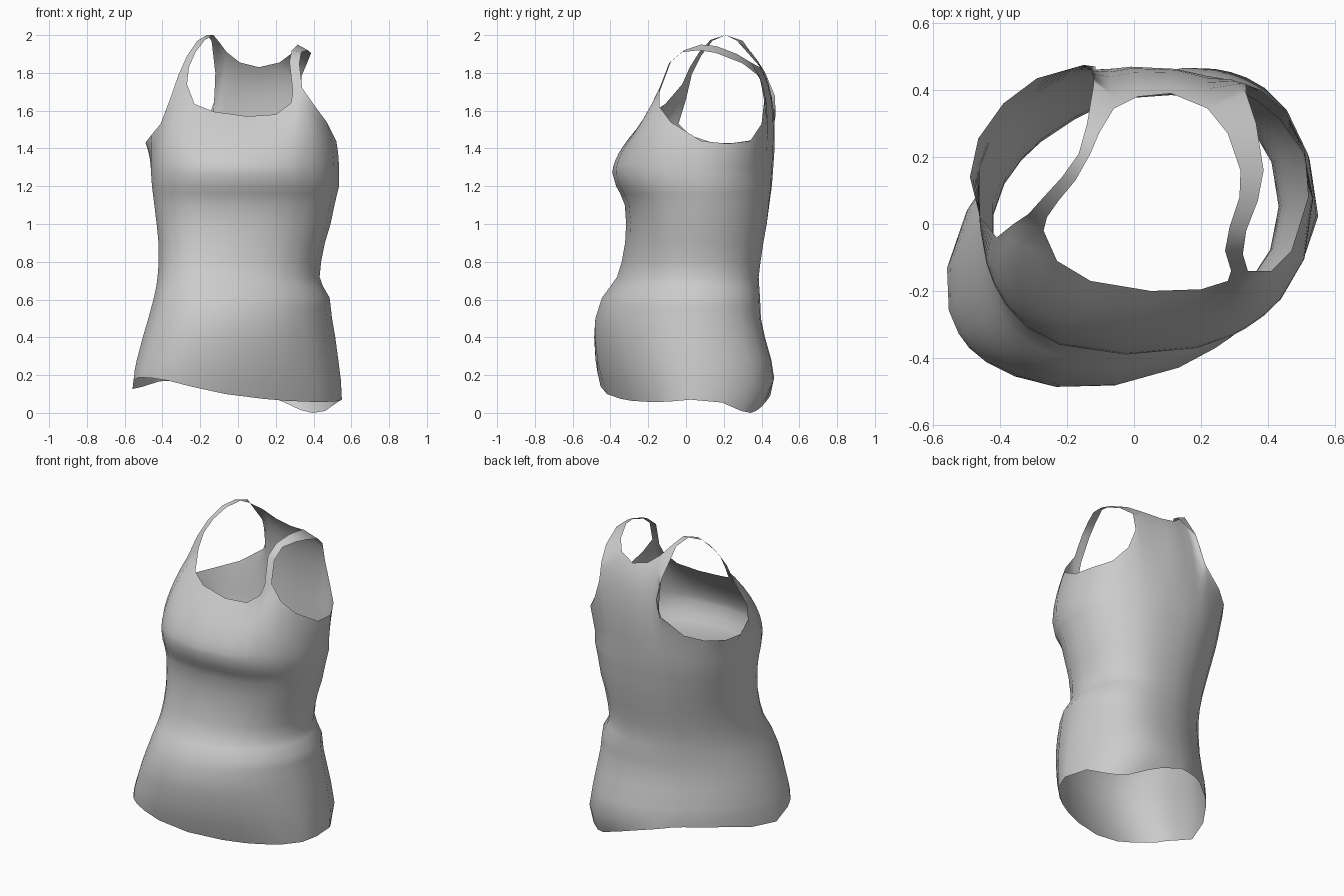
import bpy
import bmesh
from math import sin, cos, radians, copysign
from mathutils import Vector

default_cube = bpy.data.objects.get("Cube")
if default_cube:
    bpy.data.objects.remove(default_cube, do_unlink=True)

# Body girth: height, right x, left x, front y, back y
GIRTH = [
    (0, -.565, .55, -.38, .37), (.13, -.565, .55, -.43, .46),
    (.25, -.55, .535, -.465, .45), (.4, -.51, .515, -.482, .41),
    (.5, -.48, .498, -.48, .39), (.61, -.45, .485, -.445, .387),
    (.67, -.437, .45, -.40, .384), (.72, -.43, .432, -.365, .382),
    (.85, -.42, .445, -.325, .40), (1, -.435, .49, -.317, .43),
    (1.12, -.45, .515, -.325, .445), (1.2, -.46, .535, -.37, .455),
    (1.27, -.465, .535, -.39, .46),
]

# Hem height by angle around the body
HEM = [
    (0, .07), (20, .055), (38, .01), (50, 0), (60, .015), (75, .075),
    (95, .14), (115, .18), (145, .165), (165, .115), (180, .14), (195, .19),
    (220, .185), (235, .17), (250, .14), (270, .1), (285, .08), (300, .065),
    (330, .055), (360, .07),
]

# Top edge by angle: armholes, back neckline and front neckline
TOP_EDGE = [
    (0, .52, .08, 1.44), (20, .51, .22, 1.425), (38, .45, .34, 1.44),
    (50, .38, .40, 1.53), (58, .335, .415, 1.66), (64, .335, .39, 1.78),
    (70, .22, .345, 1.855), (80, .11, .39, 1.83), (95, .01, .38, 1.855),
    (102, -.06, .345, 1.91), (108, -.12, .42, 1.80), (112, -.115, .47, 1.68),
    (118, -.15, .475, 1.58), (132, -.29, .435, 1.48), (142, -.39, .36, 1.445),
    (155, -.465, .255, 1.43),
    (172, -.49, .14, 1.43), (190, -.46, .02, 1.47), (203, -.41, -.04, 1.53),
    (212, -.36, 0, 1.66), (222, -.27, -.02, 1.74), (235, -.23, -.11, 1.635),
    (250, -.13, -.17, 1.595), (270, .05, -.20, 1.57), (290, .20, -.195, 1.58),
    (303, .28, -.17, 1.64), (308, .29, -.14, 1.70), (316, .34, -.14, 1.72),
    (325, .41, -.14, 1.62), (342, .47, -.08, 1.54),
]

# Strap edges from front to back: neck side, then armhole side
LEFT_STRAP = [
    ((.272, -.08, 1.86), (.325, -.09, 1.85)),
    ((.285, -.01, 1.92), (.335, -.02, 1.91)),
    ((.315, .08, 1.95), (.37, .07, 1.92)),
    ((.318, .16, 1.942), (.387, .16, 1.905)),
    ((.28, .27, 1.90), (.365, .30, 1.85)),
]
RIGHT_STRAP = [
    ((-.26, .02, 1.83), (-.315, .03, 1.79)),
    ((-.225, .07, 1.91), (-.27, .08, 1.89)),
    ((-.175, .13, 1.975), (-.215, .14, 1.97)),
    ((-.13, .21, 2), (-.165, .21, 2)),
    ((-.105, .27, 1.97), (-.14, .30, 1.97)),
]

BODY_ROWS = [.28, .4, .5, .56, .61, .67, .72, .8, .9, 1, 1.1, 1.16, 1.2, 1.27]
CHEST_STEPS = 7


def interpolate(table, key):
    """Linear lookup of the values that follow the first column."""
    for low, high in zip(table, table[1:]):
        if key <= high[0]:
            t = (key - low[0]) / (high[0] - low[0])
            return [a + (b - a) * t for a, b in zip(low[1:], high[1:])]
    return list(table[-1][1:])


def full(value, power):
    """Rounds an ellipse out towards a soft rectangle."""
    return copysign(abs(value) ** power, value)


def body_point(degrees, height):
    """Point on the torso, whose sections are skewed and fuller than ellipses."""
    right, left, front, back = interpolate(GIRTH, height)
    c, s = cos(radians(degrees)), sin(radians(degrees))
    right_y, left_y = -.245 + .277 * height, .02 + .045 * height
    centre_x, centre_y = (left + right) / 2, (left_y + right_y) / 2
    if s > 0:
        depth, power, shift = back - centre_y, 1 - .05 * height, .075 - .06 * height
    else:
        depth, power, shift = centre_y - front, 1.02 - .15 * height, .06
    x = centre_x + (left - right) / 2 * full(c, power) + shift * s * abs(s)
    y = centre_y + (left_y - right_y) / 2 * c + depth * full(s, power)
    return Vector((x, y, height))


def chest_point(base, top, degrees, t):
    """Curve that rises from the bust line and bends in to the top edge."""
    s = sin(radians(degrees))
    rise, behind = .55 + .2 * s, max(s, 0)
    control = Vector((base.x + (top.x - base.x) * behind * .5,
                      base.y + behind * .04,
                      base.z + (top.z - base.z) * rise))
    return base * (1 - t) ** 2 + control * 2 * t * (1 - t) + top * t * t


def make_column(bm, degrees, top):
    """One vertical run of vertices from the hem to the top edge."""
    hem = interpolate(HEM, degrees)[0]
    heights = [hem, (hem + BODY_ROWS[0]) / 2] + BODY_ROWS
    points = [body_point(degrees, height) for height in heights]
    base = points[-1]
    for step in range(1, CHEST_STEPS + 1):
        points.append(chest_point(base, top, degrees, step / CHEST_STEPS))
    return [bm.verts.new(p) for p in points]


def join_strips(bm, first, second):
    """Fills the quads between two equal runs of vertices."""
    for i in range(len(first) - 1):
        bm.faces.new((first[i], second[i], second[i + 1], first[i + 1]))


def make_strap(bm, tops, rows, front, back):
    """Bridges the front panel to the back panel; ends are (neck, armhole) angles."""
    neck, arm = [tops[front[0]]], [tops[front[1]]]
    for neck_point, arm_point in rows:
        neck.append(bm.verts.new(neck_point))
        arm.append(bm.verts.new(arm_point))
    neck.append(tops[back[0]])
    arm.append(tops[back[1]])
    join_strips(bm, neck, arm)


# Torso sheet, open at the hem, neck and armholes
bm = bmesh.new()
columns = [make_column(bm, edge[0], Vector(edge[1:])) for edge in TOP_EDGE]
for column, following in zip(columns, columns[1:] + columns[:1]):
    join_strips(bm, column, following)

# Shoulder straps
tops = {edge[0]: column[-1] for edge, column in zip(TOP_EDGE, columns)}
make_strap(bm, tops, LEFT_STRAP, front=(308, 316), back=(70, 64))
make_strap(bm, tops, RIGHT_STRAP, front=(222, 212), back=(102, 108))
bmesh.ops.recalc_face_normals(bm, faces=bm.faces)

# Fabric sheet object
mesh = bpy.data.meshes.new("tank_top")
bm.to_mesh(mesh)
bm.free()
tank_top = bpy.data.objects.new("tank_top", mesh)
bpy.context.collection.objects.link(tank_top)
mesh.shade_smooth()

# Plain grey cloth
cloth = bpy.data.materials.new("grey_cloth")
cloth.use_nodes = True
colour = (.6, .6, .6, 1)
cloth.diffuse_color = colour
cloth.node_tree.nodes["Principled BSDF"].inputs["Base Color"].default_value = colour
mesh.materials.append(cloth)
